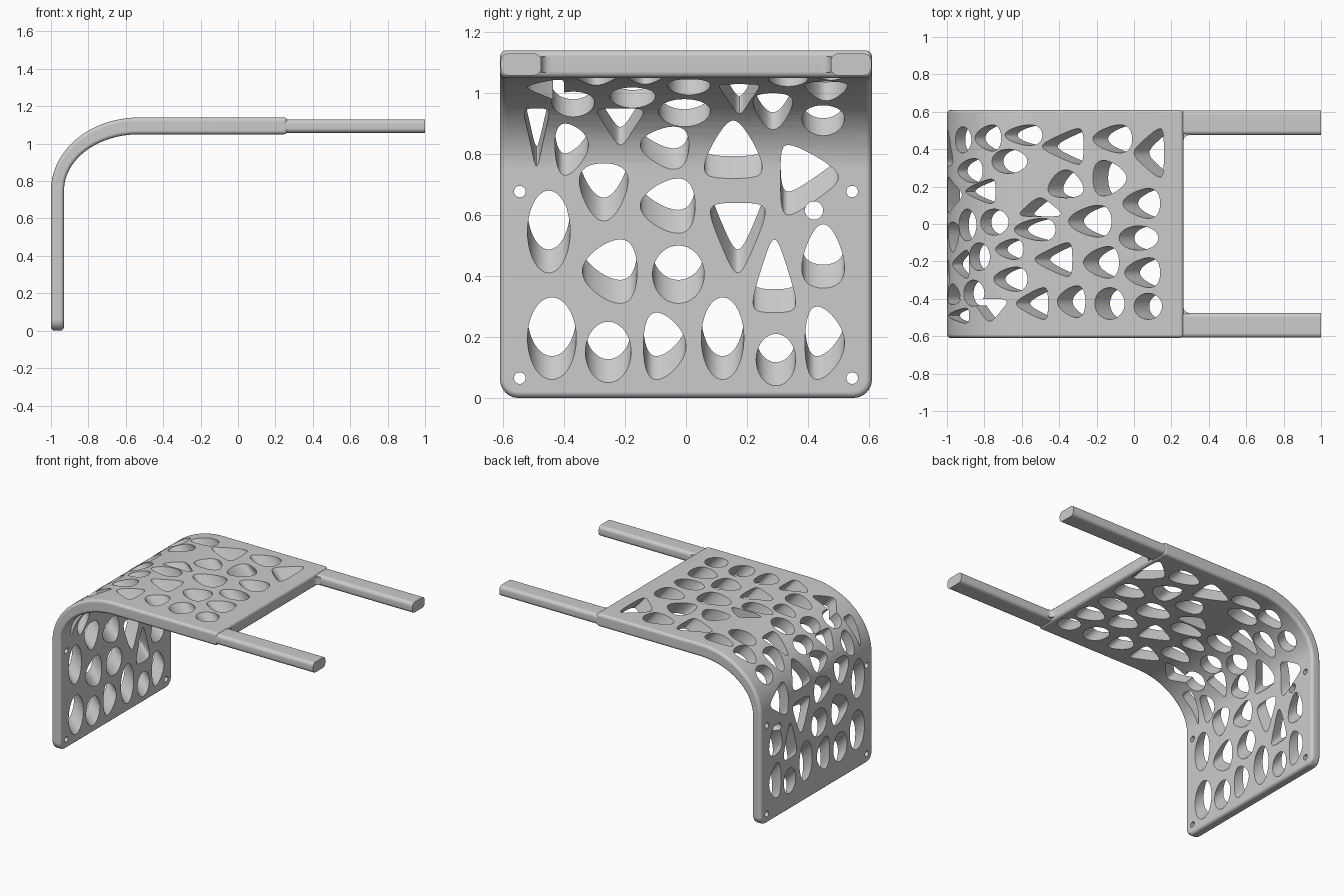
import bpy, bmesh, math

SLOPE = 1.1                         # holes run up and back along (-1, 0, SLOPE)
HALF = 0.61                         # half width of the plate
BEND_X, BEND_Z = -0.53, 0.75        # centre of the bend
OUTER, INNER = (0.47, 0.39), (0.40, 0.30)

if "Cube" in bpy.data.objects:
    bpy.data.objects.remove(bpy.data.objects["Cube"], do_unlink=True)

grey = bpy.data.materials.new("plain_grey")
grey.use_nodes = True
colour = (0.6, 0.6, 0.6, 1)
grey.diffuse_color = colour
grey.node_tree.nodes["Principled BSDF"].inputs["Base Color"].default_value = colour


def prism(near, far):
    """Closed solid between two matching outlines, facing outward."""
    bm = bmesh.new()
    a = [bm.verts.new(p) for p in near]
    b = [bm.verts.new(p) for p in far]
    bm.faces.new(a)
    bm.faces.new(b[::-1])
    for i in range(len(a)):
        j = (i + 1) % len(a)
        bm.faces.new((a[j], a[i], b[i], b[j]))
    bm.normal_update()
    if bm.calc_volume(signed=True) < 0:
        bmesh.ops.reverse_faces(bm, faces=bm.faces[:])
    bm.normal_update()
    return bm


def make_object(name, bm):
    mesh = bpy.data.meshes.new(name)
    bm.to_mesh(mesh)
    bm.free()
    obj = bpy.data.objects.new(name, mesh)
    bpy.context.collection.objects.link(obj)
    mesh.materials.append(grey)
    return obj


def activate(obj):
    bpy.ops.object.select_all(action='DESELECT')
    obj.select_set(True)
    bpy.context.view_layer.objects.active = obj


def carve(obj, bm):
    """Cut one hole, moving to the next solver if a cut loses the part."""
    cutter = make_object("hole_cutter", bm)
    cutter.hide_render = True
    for solver in ('EXACT', 'MANIFOLD', 'FLOAT'):
        before = obj.data.copy()
        cut = obj.modifiers.new("hole", 'BOOLEAN')
        cut.operation, cut.solver, cut.object = 'DIFFERENCE', solver, cutter
        activate(obj)
        bpy.ops.object.modifier_apply(modifier=cut.name)
        if len(obj.data.polygons) > len(before.polygons):
            bpy.data.meshes.remove(before)
            break
        obj.data = before
    bpy.data.objects.remove(cutter, do_unlink=True)


def finish(obj):
    activate(obj)
    bpy.ops.object.shade_smooth_by_angle(angle=math.radians(35))
    obj.modifiers.new("even_shading", 'WEIGHTED_NORMAL').keep_sharp = True


# Surfaces of the bent plate, used to place the holes
def inner_x(z):
    t = max(0, min(1, (z - BEND_Z) / INNER[1]))
    return BEND_X - INNER[0] * math.sqrt(1 - t * t)


def outer_z(x):
    t = max(0, min(1, (BEND_X - x) / OUTER[0]))
    return BEND_Z + OUTER[1] * math.sqrt(1 - t * t)


def rounded_cell(left, right, low, high, clock):
    """Oval (clock 0), rounded triangle pointing at a clock hour, or egg (negative)."""
    phi = math.radians(90 - 30 * abs(clock))
    k = 0 if clock == 0 else 0.22 if clock > 0 else 0.1
    pts = []
    for i in range(36):
        t = math.tau * i / 36
        u = 3 * phi - 2 * t
        pts.append((math.cos(t) + k * math.cos(u), math.sin(t) + k * math.sin(u)))
    hs, vs = [p[0] for p in pts], [p[1] for p in pts]

    def fit(v, all_v, lo, hi):
        return lo + (hi - lo) * (v - min(all_v)) / (max(all_v) - min(all_v))
    return [(fit(h, hs, left, right), fit(v, vs, low, high)) for h, v in pts]


def slanted(y, s, q):
    """Point on a slanted hole line: s picks the line, q the distance along it."""
    x = (s - q) / (1 + SLOPE)
    return (x, y, q + x)


# Holes in the wall, in hundredths: y from, y to, z from, z to, pointing
WALL = [
    (-52, -36, 6, 33, 0), (-33, -18, 5, 25, 0), (-14, 0, 6, 28, -11),
    (5, 19, 6, 33, 0), (23, 36, 4, 21, 0), (39, 52, 6, 30, -11),
    (-52, -38, 41, 68, 0), (-34, -16, 31, 52, -1), (-11, 6, 31, 50, 0),
    (8, 26, 41, 64, 6), (22, 36, 28, 52, 12), (38, 52, 36, 57, -12),
    (-35, -19, 58, 77, -6), (-15, 3, 54, 72, -1), (31, 50, 60, 83, 3),
    (-53, -45, 76, 95, 6), (-43, -32, 73, 90, -7), (-15, 1, 75, 89, -1),
    (6, 25, 72, 91, 12), (-29, -14, 83, 95, 6), (-9, 8, 89, 98, 0),
    (22, 35, 88, 100, -6), (38, 52, 86, 96, 0),
]
# Holes in the top and bend, in hundredths: x from, x to, y from, y to, pointing
TOP = [
    (0, 16, 25, 51, 1), (-6, 14, 3, 19, -9), (-8, 13, -14, -1, 0),
    (-5, 14, -34, -18, -9), (0, 15, -51, -37, 0), (-22, -1, 38, 53, -9),
    (-22, -4, 15, 34, -11), (-35, -12, -7, 10, -9), (-27, -8, -29, -12, -9),
    (-21, -5, -51, -34, 0), (-49, -27, 32, 51, 9), (-46, -27, 14, 29, -4),
    (-61, -39, 4, 14, 4), (-64, -42, -9, 3, -9), (-53, -33, -28, -10, 9),
    (-63, -46, -51, -34, 9), (-41, -26, -50, -33, -9), (-69, -49, 42, 53, -9),
    (-76, -57, 27, 40, 0), (-90, -74, 11, 24, 9), (-85, -71, 39, 53, -9),
    (-82, -67, -6, 8, 0), (-88, -77, -25, -10, 0), (-74, -59, -19, -8, -9),
    (-75, -57, -36, -23, -9), (-91, -80, -44, -30, 0), (-85, -68, -52, -40, 2),
]

cells = []
for row in WALL:
    y0, y1, z0, z1 = [v / 100 for v in row[:4]]
    s0, s1 = [z + SLOPE * inner_x(z) for z in (z0, z1)]
    cells.append(rounded_cell(y0, y1, s0, s1, row[4]))
for row in TOP:
    x0, x1, y0, y1 = [v / 100 for v in row[:4]]
    s0, s1 = [outer_z(x) + SLOPE * x for x in (x0, x1)]
    cells.append([(y, s) for s, y in rounded_cell(s0, s1, y0, y1, row[4])])

# Bent plate: side profile drawn across the width
STEPS = 20


def arc(radii):
    return [(BEND_X - radii[0] * math.cos(i / STEPS * math.pi / 2),
             BEND_Z + radii[1] * math.sin(i / STEPS * math.pi / 2))
            for i in range(STEPS + 1)]


END_X = 0.265
wall_in, top_in = BEND_X - INNER[0], BEND_Z + INNER[1]
profile = ([(-1, 0)] + arc(OUTER) + [(END_X, BEND_Z + OUTER[1]), (END_X, top_in)]
           + arc(INNER)[::-1] + [(wall_in, 0)])
bm = prism([(x, -HALF, z) for x, z in profile], [(x, HALF, z) for x, z in profile])
foot = [e for e in bm.edges if all(v.co.z < 0.001 for v in e.verts)
        and abs(e.verts[0].co.y - e.verts[1].co.y) < 0.001]
bmesh.ops.bevel(bm, geom=foot, offset=0.06, segments=6, profile=0.5, affect='EDGES')
plate = make_object("bent_plate", bm)
bevel = plate.modifiers.new("round_edges", 'BEVEL')
bevel.width, bevel.segments = 0.02, 3
bevel.limit_method, bevel.angle_limit = 'ANGLE', math.radians(40)
activate(plate)
bpy.ops.object.modifier_apply(modifier=bevel.name)

# Slanted cells, then round screw holes straight through the wall
for cell in cells:
    carve(plate, prism([slanted(y, s, 0.4) for y, s in cell],
                       [slanted(y, s, 2.3) for y, s in cell]))
for side in (-1, 1):
    for y, z, r in ((0.545, 0.065, 0.019), (0.545, 0.677, 0.019), (0.42, 0.615, 0.03)):
        ring = [(side * y + r * math.cos(math.tau * i / 24),
                 z + r * math.sin(math.tau * i / 24)) for i in range(24)]
        carve(plate, prism([(-1.1, *p) for p in ring], [(-0.85, *p) for p in ring]))
finish(plate)

# Two rods with rounded long edges, each with a small fillet at the plate
ROD_LOW, ROD_HIGH = 1.058, 1.13
for side, label in ((1, "left"), (-1, "right")):
    section = [(side * y, z) for y, z in ((0.475, ROD_LOW), (0.608, ROD_LOW),
                                          (0.608, ROD_HIGH), (0.475, ROD_HIGH))]
    bm = prism([(0.22, *p) for p in section], [(1, *p) for p in section])
    long_edges = [e for e in bm.edges if abs(e.verts[0].co.x - e.verts[1].co.x) > 0.5]
    bmesh.ops.bevel(bm, geom=long_edges, offset=0.024, segments=4, profile=0.5, affect='EDGES')
    finish(make_object(label + "_rod", bm))

    r = 0.03
    curve = [(END_X + r - r * math.sin(i * math.pi / 12),
              side * (0.475 - r + r * math.cos(i * math.pi / 12))) for i in range(7)]
    outline = curve + [(END_X - r, side * (0.475 - r)), (END_X - r, side * 0.5),
                       (END_X + r, side * 0.5)]
    finish(make_object(label + "_fillet", prism([(*p, ROD_LOW + 0.01) for p in outline],
                                                [(*p, ROD_HIGH - 0.01) for p in outline])))
